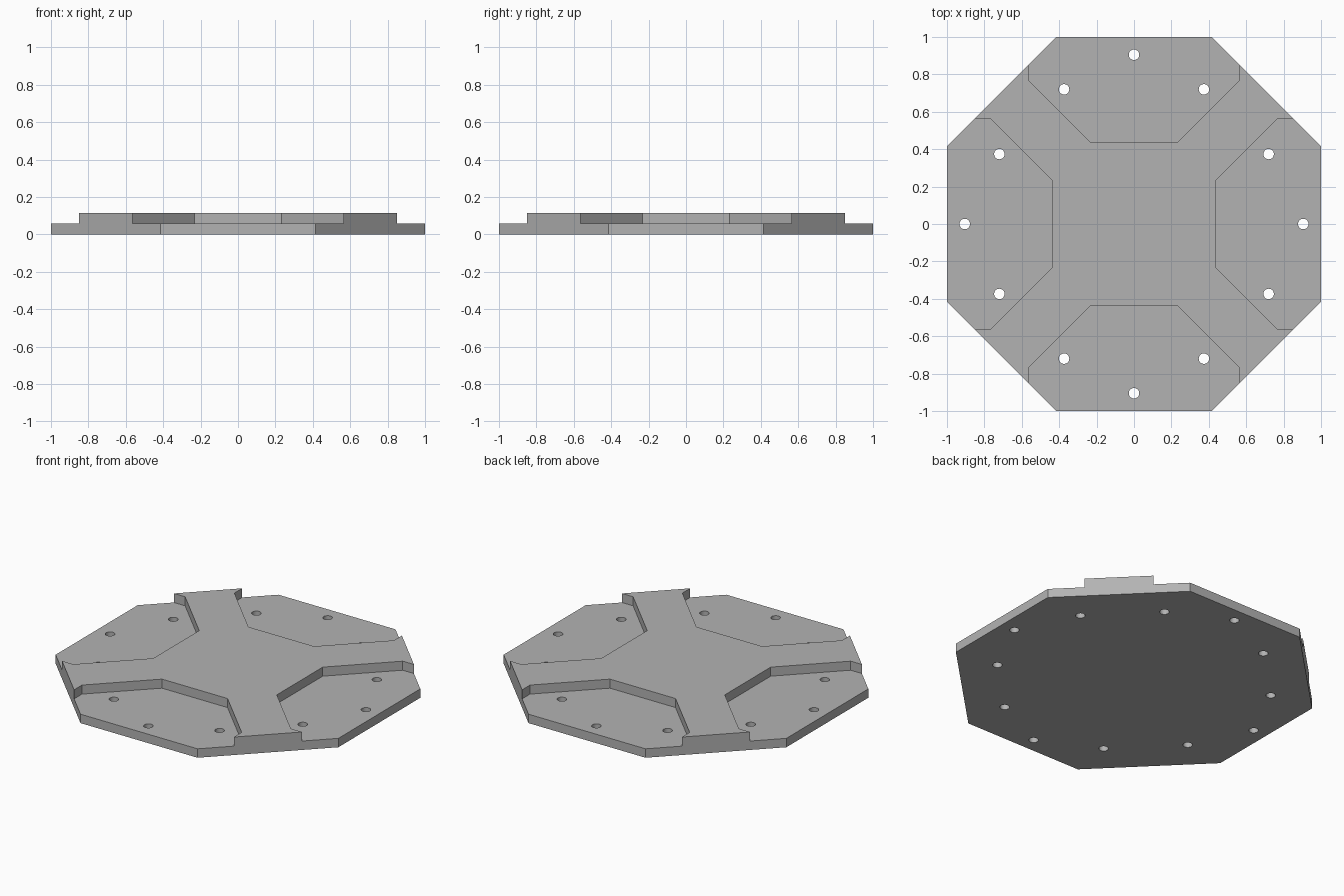
import bpy, bmesh
from math import pi, cos, sin
from mathutils import Matrix

cube = bpy.data.objects.get("Cube")
if cube:
    bpy.data.objects.remove(cube, do_unlink=True)

THICK, FLOOR = 0.115, 0.057
HOLE_R = 0.028

grey = bpy.data.materials.new("plain grey")
grey.use_nodes = True
colour = (0.45, 0.45, 0.45, 1)
grey.diffuse_color = colour
grey.node_tree.nodes["Principled BSDF"].inputs["Base Color"].default_value = colour


def add_prism(bm, points, z0, z1, turn=0):
    """Extrude a flat outline from z0 to z1, turned about the z axis."""
    rot = Matrix.Rotation(turn, 3, "Z")
    face = bm.faces.new([bm.verts.new(rot @ Matrix.Translation((x, y, z0)).translation)
                         for x, y in points])
    top = bmesh.ops.extrude_face_region(bm, geom=[face])["geom"]
    bmesh.ops.translate(bm, vec=(0, 0, z1 - z0),
                        verts=[v for v in top if isinstance(v, bmesh.types.BMVert)])


def make_object(name, bm):
    bmesh.ops.recalc_face_normals(bm, faces=bm.faces)
    mesh = bpy.data.meshes.new(name)
    bm.to_mesh(mesh)
    bm.free()
    mesh.materials.append(grey)
    obj = bpy.data.objects.new(name, mesh)
    bpy.context.collection.objects.link(obj)
    return obj


def circle(cx, cy, r, sides):
    return [(cx + r * cos(2 * pi * i / sides), cy + r * sin(2 * pi * i / sides))
            for i in range(sides)]


# Octagonal plate, flats facing the axes
corner = 1 / cos(pi / 8)
bm = bmesh.new()
add_prism(bm, [(corner * cos(pi / 8 + i * pi / 4), corner * sin(pi / 8 + i * pi / 4))
               for i in range(8)], 0, THICK)
plate = make_object("octagonal_plate", bm)

# Four recesses that leave the raised cross, each with three bolt holes
recess = [(0.232, 0.437), (0.565, 0.77), (0.565, 1.2),
          (-0.565, 1.2), (-0.565, 0.77), (-0.232, 0.437)]
recesses, holes = bmesh.new(), bmesh.new()
for k in range(4):
    add_prism(recesses, recess, FLOOR, THICK + 0.1, k * pi / 2)
    for x, y in [(0, 0.905), (0.374, 0.72), (-0.374, 0.72)]:
        add_prism(holes, circle(x, y, HOLE_R, 32), -0.1, THICK + 0.1, k * pi / 2)

cutters = [make_object("recess_cutter", recesses), make_object("bolt_hole_cutter", holes)]
for cutter in cutters:
    mod = plate.modifiers.new(cutter.name, "BOOLEAN")
    mod.operation, mod.solver, mod.object = "DIFFERENCE", "EXACT", cutter

# Bake the cuts and drop the cutters
bpy.context.view_layer.update()
evaluated = plate.evaluated_get(bpy.context.evaluated_depsgraph_get())
cut_mesh = bpy.data.meshes.new_from_object(evaluated)
plate.modifiers.clear()
plate.data = cut_mesh
for cutter in cutters:
    bpy.data.objects.remove(cutter, do_unlink=True)

# Smooth hole walls, sharp everywhere else
bpy.ops.object.select_all(action="DESELECT")
plate.select_set(True)
bpy.context.view_layer.objects.active = plate
bpy.ops.object.shade_smooth_by_angle(angle=pi / 6)
